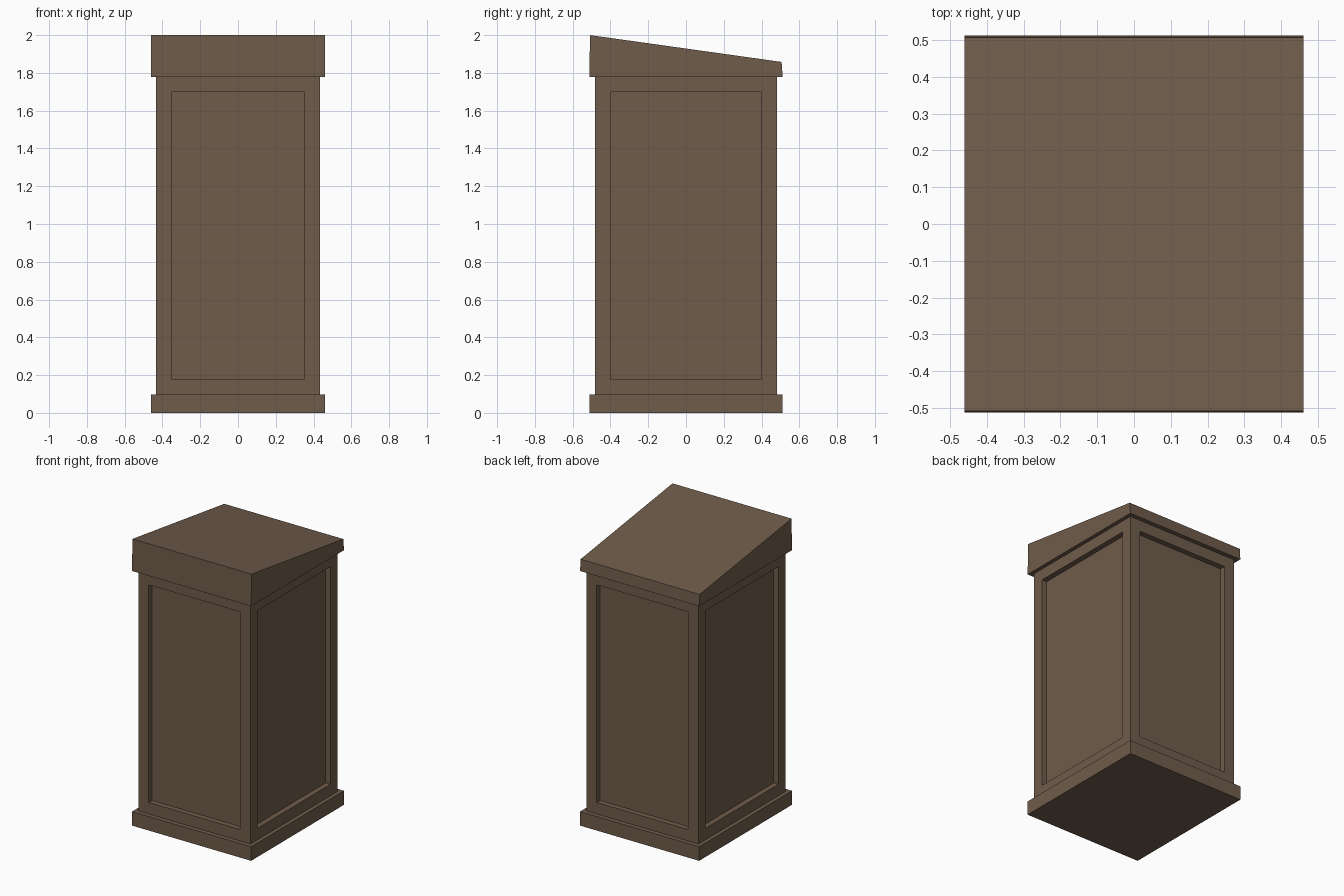
import bpy, bmesh
from mathutils import Vector

if "Cube" in bpy.data.objects:
    bpy.data.objects.remove(bpy.data.objects["Cube"])

wood = bpy.data.materials.new("brown wood")
wood.diffuse_color = (0.16, 0.107, 0.07, 1)
wood.use_nodes = True
wood.node_tree.nodes["Principled BSDF"].inputs["Base Color"].default_value = wood.diffuse_color


def finish(name, bm):
    bmesh.ops.recalc_face_normals(bm, faces=bm.faces[:])
    mesh = bpy.data.meshes.new(name)
    bm.to_mesh(mesh)
    bm.free()
    mesh.materials.append(wood)
    obj = bpy.data.objects.new(name, mesh)
    bpy.context.collection.objects.link(obj)
    return obj


def box(hx, hy, z0, z1):
    bm = bmesh.new()
    bmesh.ops.create_cube(bm, size=2)
    for v in bm.verts:
        v.co = Vector((v.co.x * hx, v.co.y * hy, z1 if v.co.z > 0 else z0))
    bm.normal_update()
    return bm


# Plinth at the floor
finish("base_plinth", box(0.46, 0.512, 0, 0.098))

# Cabinet body with a recessed panel on each of its four sides
bm = box(0.433, 0.481, 0.098, 1.778)
sides = [f for f in bm.faces if abs(f.normal.z) < 0.5]
bmesh.ops.inset_individual(bm, faces=sides, thickness=0.08, use_even_offset=True)
bm.normal_update()
for f in sides:
    inward = f.normal * -0.038
    panel = bmesh.ops.extrude_discrete_faces(bm, faces=[f])["faces"][0]
    bmesh.ops.translate(bm, verts=panel.verts[:], vec=inward)
finish("panelled_body", bm)

# Sloping desk top, high at the front, its ends leaning in slightly
bm = box(0.46, 0.512, 1.778, 2.0)
for v in bm.verts:
    if v.co.z > 1.9:
        if v.co.y > 0:
            v.co.y, v.co.z = 0.506, 1.858
        else:
            v.co.y = -0.508
finish("sloped_top", bm)
